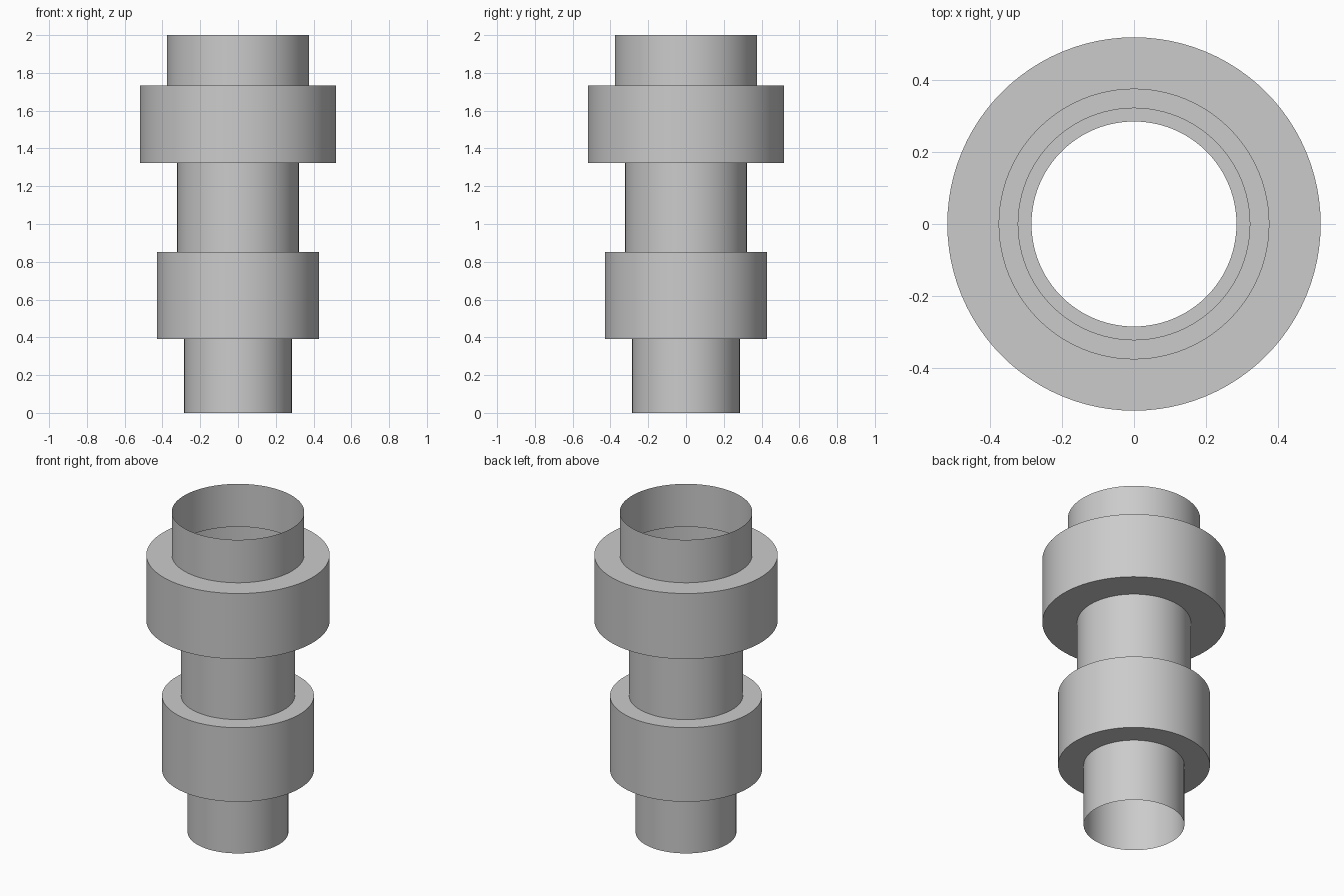
import bpy
import bmesh
import math
from mathutils import Matrix, Vector

SIDES = 96

cube = bpy.data.objects.get("Cube")
if cube:
    bpy.data.objects.remove(cube, do_unlink=True)

grey = bpy.data.materials.new("plain_grey")
grey.use_nodes = True
grey.diffuse_color = (0.6, 0.6, 0.6, 1)
grey.node_tree.nodes["Principled BSDF"].inputs["Base Color"].default_value = (0.6, 0.6, 0.6, 1)


def lathe(name, profile):
    """Revolve (radius, height) points around z into an open thin shell."""
    bm = bmesh.new()
    verts = [bm.verts.new((r, 0, z)) for r, z in profile]
    edges = [bm.edges.new(pair) for pair in zip(verts, verts[1:])]
    bmesh.ops.spin(bm, geom=verts + edges, cent=(0, 0, 0), axis=(0, 0, 1),
                   angle=math.tau, steps=SIDES, use_merge=True)
    bmesh.ops.remove_doubles(bm, verts=bm.verts, dist=0.0001)
    bmesh.ops.recalc_face_normals(bm, faces=bm.faces)
    # Walls must face away from the axis
    wall = next(f for f in bm.faces if abs(f.normal.z) < 0.5)
    if wall.normal.dot(wall.calc_center_median() * Vector((1, 1, 0))) < 0:
        bmesh.ops.reverse_faces(bm, faces=bm.faces)
    mesh = bpy.data.meshes.new(name)
    bm.to_mesh(mesh)
    bm.free()
    mesh.materials.append(grey)
    obj = bpy.data.objects.new(name, mesh)
    bpy.context.collection.objects.link(obj)
    bpy.ops.object.select_all(action="DESELECT")
    obj.select_set(True)
    bpy.context.view_layer.objects.active = obj
    bpy.ops.object.shade_smooth_by_angle(angle=math.radians(30))
    return obj


# Stepped hollow sleeve: (radius, bottom, top) of each section, going up
sections = [
    (0.285, 0.0, 0.39),    # lower pipe
    (0.43, 0.39, 0.853),   # lower collar
    (0.322, 0.853, 1.323), # neck
    (0.519, 1.323, 1.732), # upper collar
    (0.375, 1.732, 2.0),   # upper pipe
]
lathe("stepped_sleeve", [(r, z) for r, low, high in sections for z in (low, high)])
